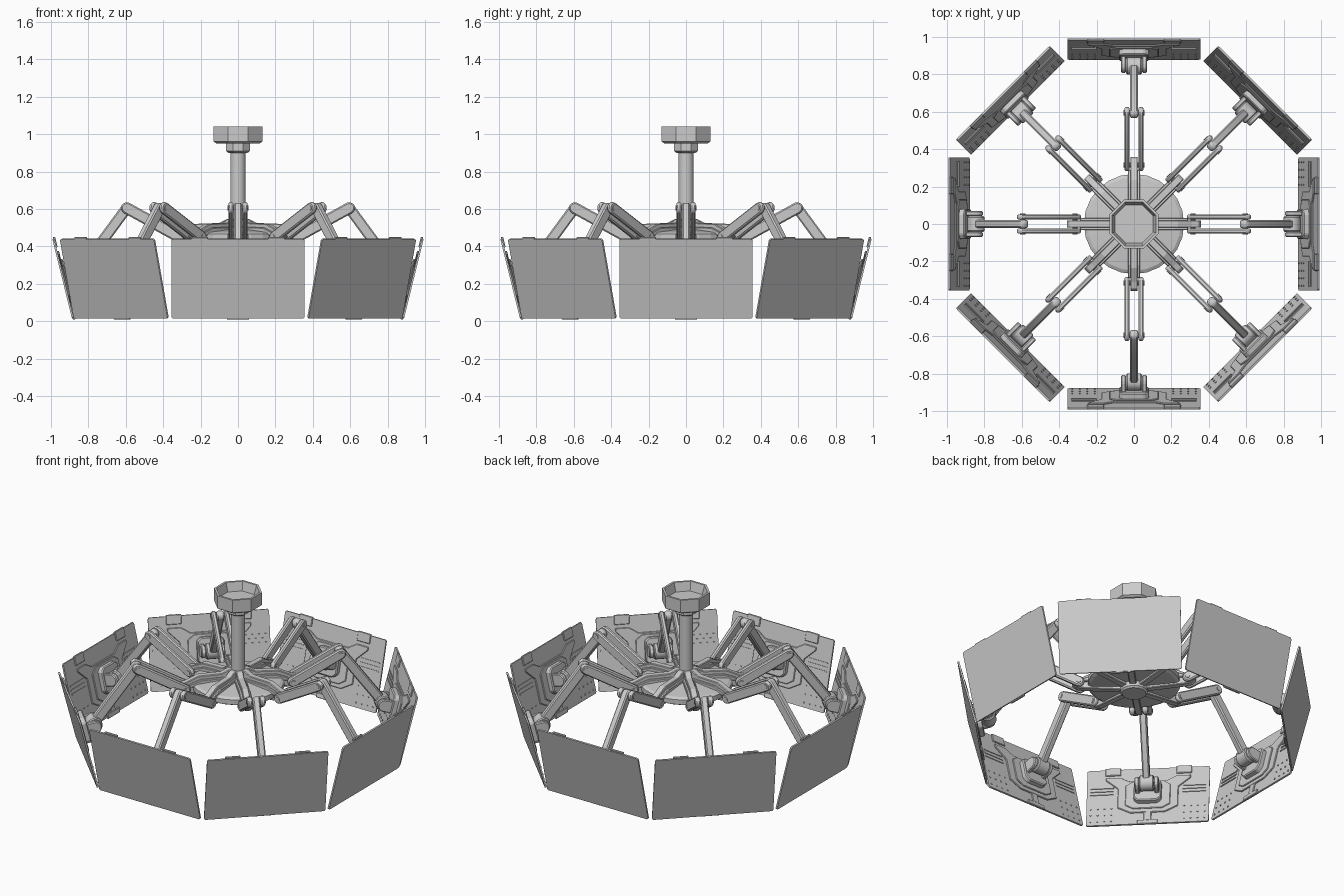
import bpy, bmesh, math
from mathutils import Matrix, Vector

if "Cube" in bpy.data.objects:
    bpy.data.objects.remove(bpy.data.objects["Cube"])

X, Y, Z = Vector((1, 0, 0)), Vector((0, 1, 0)), Vector((0, 0, 1))


def frame(o, a, b, c):
    m = Matrix((a, b, c)).transposed().to_4x4()
    m.translation = Vector(o)
    return m


SIDE = frame((0, 0, 0), X, Z, -Y)            # profile in radius/height, depth tangential
VUP = Vector((0.24, 0, 0.971)).normalized()  # up along the tilted screen
VIN = Vector((-VUP.z, 0, VUP.x))             # from screen towards the hub
PANEL = frame((0.94, 0, 0.226), Y, VUP, VIN)


def finish(name, bm, bevel=0.0):
    bmesh.ops.recalc_face_normals(bm, faces=bm.faces)
    me = bpy.data.meshes.new(name)
    bm.to_mesh(me)
    bm.free()
    ob = bpy.data.objects.new(name, me)
    bpy.context.collection.objects.link(ob)
    if bevel:
        mod = ob.modifiers.new("bevel", 'BEVEL')
        mod.width, mod.segments = bevel, 1
        mod.limit_method = 'ANGLE'
    return ob


def add_prism(bm, pts, d0, d1, m):
    lo = [bm.verts.new(m @ Vector((x, y, d0))) for x, y in pts]
    hi = [bm.verts.new(m @ Vector((x, y, d1))) for x, y in pts]
    bm.faces.new(lo[::-1])
    bm.faces.new(hi)
    n = len(pts)
    for i in range(n):
        j = (i + 1) % n
        bm.faces.new((lo[i], lo[j], hi[j], hi[i]))


def ring(name, solids, m, bevel=0.0):
    """Eight copies around the hub of a part made of (outline, depth0, depth1)."""
    bm = bmesh.new()
    for pts, d0, d1 in solids:
        add_prism(bm, pts, d0, d1, m)
    ob = finish(name + "_1", bm, bevel)
    for i in range(1, 8):
        c = ob.copy()
        c.name = f"{name}_{i + 1}"
        c.rotation_euler.z = i * math.pi / 4
        bpy.context.collection.objects.link(c)


def rect(x0, x1, y0, y1):
    return [(x0, y0), (x1, y0), (x1, y1), (x0, y1)]


def capsule(p, q, r, n=6):
    a = math.atan2(q[1] - p[1], q[0] - p[0])
    out = []
    for c, s in ((q, a - math.pi / 2), (p, a + math.pi / 2)):
        out += [(c[0] + r * math.cos(s + math.pi * k / n),
                 c[1] + r * math.sin(s + math.pi * k / n)) for k in range(n + 1)]
    return out


def circle(c, r, n=16):
    return [(c[0] + r * math.cos(2 * math.pi * k / n),
             c[1] + r * math.sin(2 * math.pi * k / n)) for k in range(n)]


def lathe(name, prof, n, offset=0.0):
    bm = bmesh.new()
    rings = []
    for r, z in prof:
        rings.append([bm.verts.new((r * math.cos(offset + 2 * math.pi * k / n),
                                    r * math.sin(offset + 2 * math.pi * k / n), z)) for k in range(n)])
    for a, b in zip(rings, rings[1:]):
        for k in range(n):
            j = (k + 1) % n
            bm.faces.new((a[k], a[j], b[j], b[k]))
    bm.faces.new(rings[0][::-1])
    bm.faces.new(rings[-1])
    return finish(name, bm)


# Central mount: open octagonal cup, collar, pole, hub
R8 = 0.13 / math.cos(math.pi / 8)
lathe("ceiling_cup", [(R8 - .015, .95), (R8, .96), (R8, 1.04), (R8 - .014, 1.04), (R8 - .03, .985)],
      8, math.pi / 8)
lathe("pole_collar", [(.055, .90), (.07, .91), (.07, .955)], 8, math.pi / 8)
lathe("pole", [(.041, .39), (.041, .92)], 16)
lathe("hub_disc", [(.10, .415), (.25, .425), (.268, .435), (.268, .465), (.25, .475), (.06, .495)], 24)
lathe("hub_bottom_cap", [(.07, .375), (.08, .385), (.08, .425)], 16)

# Hub ribs ending in a knuckle
P0, P1, P2 = (.315, .45), (.595, .605), (.845, .265)
ring("hub_rib", [
    ([(.03, .395), (.10, .40), (.30, .418), (.335, .425), (.36, .45), (.345, .475), (.31, .485),
      (.235, .52), (.10, .525), (.06, .545), (.03, .545)], -.02, .02),
    ([(.06, .47), (.29, .455), (.29, .475), (.22, .50), (.06, .505)], -.033, .033)], SIDE, .004)

# Paired upper arms, pivot pins and single lower arm
ring("upper_arm", [(capsule(P0, P1, .031), s * .038 - .014, s * .038 + .014) for s in (-1, 1)], SIDE, .007)
ring("arm_pivot_pin", [(circle(P0, .014, 10), -.056, .056), (circle(P1, .014, 10), -.056, .056)], SIDE)
ring("lower_arm", [(capsule(P1, P2, .029), -.021, .021)], SIDE, .007)

# Hinge: roller, cheeks and block against the screen back
ring("hinge_roller", [(circle(P2, .046, 16), -.042, .042)], SIDE, .006)
ring("hinge_cheek", [(capsule(P2, (.895, .252), .038), s * .056 - .013, s * .056 + .013)
                     for s in (-1, 1)], SIDE, .005)
ring("hinge_block", [([(-.08, -.05), (-.055, -.075), (.055, -.075), (.08, -.05), (.08, .07),
                       (.055, .09), (-.055, .09), (-.08, .07)], .02, .058)], PANEL, .006)

# Screen slab with clipped corners
w, h, c = .355, .219, .008
ring("screen", [([(-w + c, -h), (w - c, -h), (w, -h + c), (w, h - c), (w - c, h), (-w + c, h),
                  (-w, h - c), (-w, -h + c)], 0, .010)], PANEL)


def mirrored(half):
    return half + [(-x, y) for x, y in half[::-1]]


# Raised back plates, stepped towards the hinge
ring("back_plate", [
    (mirrored([(.10, -.135), (.175, -.09), (.175, .06), (.245, .13), (.245, .15), (.165, .15), (.11, .115)]),
     .009, .019),
    (mirrored([(.085, -.11), (.13, -.08), (.13, .075), (.09, .105)]), .018, .027)], PANEL, .003)

# Edge clips, cable spine, vents and rivets
clips = [(rect(s * .205 - .045, s * .205 + .045, .17, .228), .004, .017) for s in (-1, 1)]
clips += [(rect(-.06, .06, -.226, -.195), .004, .018), (rect(-.022, .022, -.2, -.12), .009, .018)]
ring("edge_clip", clips, PANEL, .003)
vents = [(rect(min(s * .20, s * .335), max(s * .20, s * .335), y, y + .008), .009, .014)
         for s in (-1, 1) for y in (.02, .045, .07)]
ring("vent_bar", vents, PANEL)
rivets = [(circle((s * x, y), .005, 6), .009, .014)
          for s in (-1, 1) for x in (.21, .25, .29, .33) for y in (-.19, -.14, -.09)]
ring("rivet", rivets, PANEL)

# Smooth the round parts only
bpy.ops.object.select_all(action='DESELECT')
for n in ("pole", "hinge_roller_1", "upper_arm_1", "lower_arm_1"):
    ob = bpy.data.objects[n]
    ob.select_set(True)
    bpy.context.view_layer.objects.active = ob
bpy.ops.object.shade_smooth_by_angle(angle=math.radians(32))
